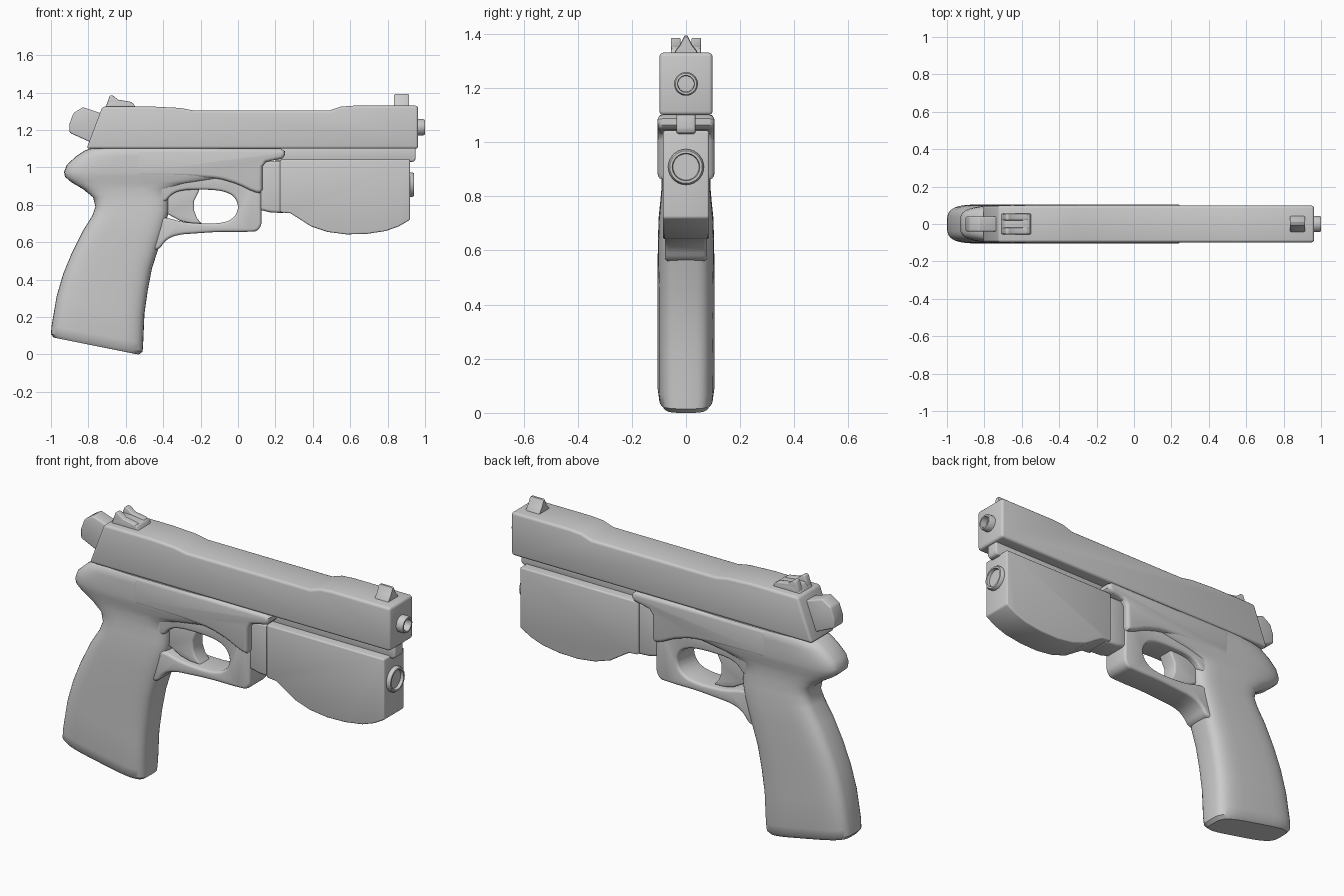
import bpy, bmesh, math
from mathutils import Vector


def finish(name, bm):
    bmesh.ops.recalc_face_normals(bm, faces=bm.faces[:])
    me = bpy.data.meshes.new(name)
    bm.to_mesh(me)
    bm.free()
    ob = bpy.data.objects.new(name, me)
    bpy.context.collection.objects.link(ob)
    bpy.ops.object.select_all(action='DESELECT')
    ob.select_set(True)
    bpy.context.view_layer.objects.active = ob
    bpy.ops.object.shade_smooth_by_angle(angle=math.radians(38))
    return ob


def soften(pts, reach):
    """Cut every corner by a limited distance to round an outline."""
    out, n = [], len(pts)
    for i in range(n):
        p = Vector(pts[i])
        for q in (Vector(pts[i - 1]), Vector(pts[(i + 1) % n])):
            d = q - p
            out.append(p + d.normalized() * min(reach, d.length * 0.27))
    return out


def plate(name, pts, y0, y1, bevel=0.0, rim_only=False):
    """Side outline (x, z) extruded from y0 to y1 with rounded edges."""
    bm = bmesh.new()
    face = bm.faces.new([bm.verts.new((p[0], y0, p[1])) for p in pts])
    new = bmesh.ops.extrude_face_region(bm, geom=[face])['geom']
    bmesh.ops.translate(bm, vec=(0, y1 - y0, 0),
                        verts=[v for v in new if isinstance(v, bmesh.types.BMVert)])
    bmesh.ops.recalc_face_normals(bm, faces=bm.faces[:])
    if bevel:
        edges = [e for e in bm.edges if e.calc_face_angle(0) > math.radians(30)]
        if rim_only:
            edges = [e for e in edges if abs(e.verts[0].co.y - e.verts[1].co.y) < 1e-5]
        bmesh.ops.bevel(bm, geom=edges, offset=bevel, offset_type='OFFSET', segments=3,
                        profile=0.5, affect='EDGES', clamp_overlap=not rim_only)
    return finish(name, bm)


def loft(name, rings):
    bm = bmesh.new()
    loops = [[bm.verts.new(c) for c in ring] for ring in rings]
    n = len(loops[0])
    for a, b in zip(loops, loops[1:]):
        for i in range(n):
            j = (i + 1) % n
            bm.faces.new((a[i], a[j], b[j], b[i]))
    bm.faces.new(loops[0])
    bm.faces.new(loops[-1])
    return finish(name, bm)


def lathe_x(name, z, profile, n=32):
    ang = [2 * math.pi * i / n for i in range(n)]
    return loft(name, [[(x, r * math.cos(a), z + r * math.sin(a)) for a in ang]
                       for x, r in profile])


# slide
plate("slide", [(-0.81, 1.10), (0.963, 1.10), (0.963, 1.33), (0.62, 1.33), (0.55, 1.325),
                (0.49, 1.305), (-0.24, 1.305), (-0.31, 1.318), (-0.45, 1.325), (-0.725, 1.325)],
      -0.098, 0.098, 0.014)

# upper frame with forward tab
frame = [(-0.55, 1.10), (0.25, 1.10), (0.25, 1.05), (0.20, 1.04), (0.13, 1.025), (0.13, 0.86),
         (0.08, 0.87), (0.0, 0.91), (-0.1, 0.94), (-0.25, 0.95), (-0.55, 0.95)]
plate("upper_frame", soften(frame, 0.02), -0.105, 0.105, 0.018, True)

# trigger guard, a loop closed by the grip
guard = [(0.125, 0.97), (0.125, 0.66), (0.04, 0.655), (-0.12, 0.655), (-0.33, 0.64),
         (-0.39, 0.61), (-0.42, 0.56), (-0.47, 0.56), (-0.47, 0.735), (-0.37, 0.73),
         (-0.30, 0.708), (-0.2, 0.70), (-0.1, 0.70), (-0.03, 0.72), (0.005, 0.775),
         (-0.01, 0.835), (-0.06, 0.87), (-0.15, 0.882), (-0.3, 0.88), (-0.36, 0.855),
         (-0.39, 0.81), (-0.5, 0.81), (-0.5, 0.97)]
plate("trigger_guard", soften(soften(guard, 0.03), 0.01), -0.078, 0.078, 0.014, True)

# trigger
plate("trigger", [(-0.40, 0.90), (-0.20, 0.90), (-0.215, 0.86), (-0.235, 0.82), (-0.235, 0.77),
                  (-0.22, 0.73), (-0.195, 0.70), (-0.25, 0.70), (-0.31, 0.715), (-0.375, 0.75),
                  (-0.40, 0.75)], -0.045, 0.045, 0.01, True)

# grip and rear tang: back x, z, front x, z, half width
sections = [(-0.96, 0.085, -0.56, 0.005, 0.06), (-0.985, 0.09, -0.53, 0.0, 0.085),
            (-1.0, 0.11, -0.51, 0.015, 0.099), (-0.997, 0.15, -0.507, 0.06, 0.105),
            (-0.97, 0.31, -0.50, 0.22, 0.105), (-0.935, 0.43, -0.483, 0.34, 0.105),
            (-0.89, 0.54, -0.46, 0.46, 0.105), (-0.83, 0.66, -0.415, 0.60, 0.104),
            (-0.78, 0.74, -0.385, 0.70, 0.101), (-0.762, 0.79, -0.37, 0.77, 0.095),
            (-0.775, 0.84, -0.37, 0.83, 0.09), (-0.83, 0.885, -0.36, 0.885, 0.09),
            (-0.89, 0.92, -0.24, 0.915, 0.094), (-0.925, 0.95, -0.02, 0.95, 0.102),
            (-0.93, 0.975, 0.0, 0.97, 0.105), (-0.915, 1.015, 0.0, 1.01, 0.105),
            (-0.865, 1.06, 0.0, 1.06, 0.105), (-0.82, 1.09, 0.0, 1.09, 0.103),
            (-0.79, 1.10, 0.0, 1.10, 0.096)]
rings = []
for xb, zb, xf, zf, w in sections:
    ring = []
    for i in range(40):
        a = 2 * math.pi * i / 40
        c, s = math.cos(a), math.sin(a)
        t = 0.5 + 0.5 * math.copysign(abs(c) ** 0.5, c)
        ring.append((xb + (xf - xb) * t, w * math.copysign(abs(s) ** 0.5, s), zb + (zf - zb) * t))
    rings.append(ring)
loft("grip", rings)

# hammer
plate("hammer", [(-0.72, 1.12), (-0.80, 1.14), (-0.90, 1.185), (-0.90, 1.235), (-0.88, 1.29),
                 (-0.83, 1.322), (-0.72, 1.285)], -0.04, 0.04, 0.008)

# rear sight: base and two ears
plate("rear_sight_base", [(-0.715, 1.315), (-0.69, 1.355), (-0.64, 1.355), (-0.56, 1.345),
                          (-0.545, 1.315)], -0.055, 0.055, 0.006)
for side, y in (("left", -0.055), ("right", 0.02)):
    plate("rear_sight_ear_" + side, [(-0.705, 1.33), (-0.685, 1.385), (-0.67, 1.385),
                                     (-0.64, 1.362), (-0.57, 1.35), (-0.56, 1.33)],
          y, y + 0.035, 0.005)

# front sight
cross = [(-0.045, 1.32), (-0.04, 1.338), (-0.022, 1.36), (-0.006, 1.393), (0.006, 1.393),
         (0.022, 1.36), (0.04, 1.338), (0.045, 1.32)]
loft("front_sight", [[(x, y * k, 1.32 + (z - 1.32) * k) for y, z in cross]
                     for x, k in ((0.835, 0.93), (0.842, 1), (0.908, 1), (0.915, 0.93))])

# guide rail under the slide
plate("guide_rail", [(0.2, 1.03), (0.94, 1.03), (0.95, 1.045), (0.95, 1.105), (0.2, 1.105)],
      -0.035, 0.035, 0.012)

# under-barrel module with its mount
plate("module_body", [(0.225, 1.042), (0.92, 1.042), (0.92, 0.72), (0.86, 0.685), (0.79, 0.66),
                      (0.69, 0.645), (0.58, 0.642), (0.48, 0.655), (0.39, 0.685), (0.32, 0.73),
                      (0.28, 0.755), (0.225, 0.76)], -0.085, 0.085, 0.008)
plate("module_mount", [(0.11, 1.035), (0.25, 1.035), (0.25, 0.755), (0.17, 0.76), (0.11, 0.775)],
      -0.072, 0.072, 0.015)

# muzzle and lens rings
lathe_x("muzzle", 1.215, [(0.93, 0.044), (0.99, 0.044), (1.0, 0.039), (1.0, 0.031),
                          (0.955, 0.029)])
lathe_x("module_lens", 0.908, [(0.90, 0.066), (0.932, 0.066), (0.941, 0.06), (0.941, 0.051),
                               (0.925, 0.048)])
